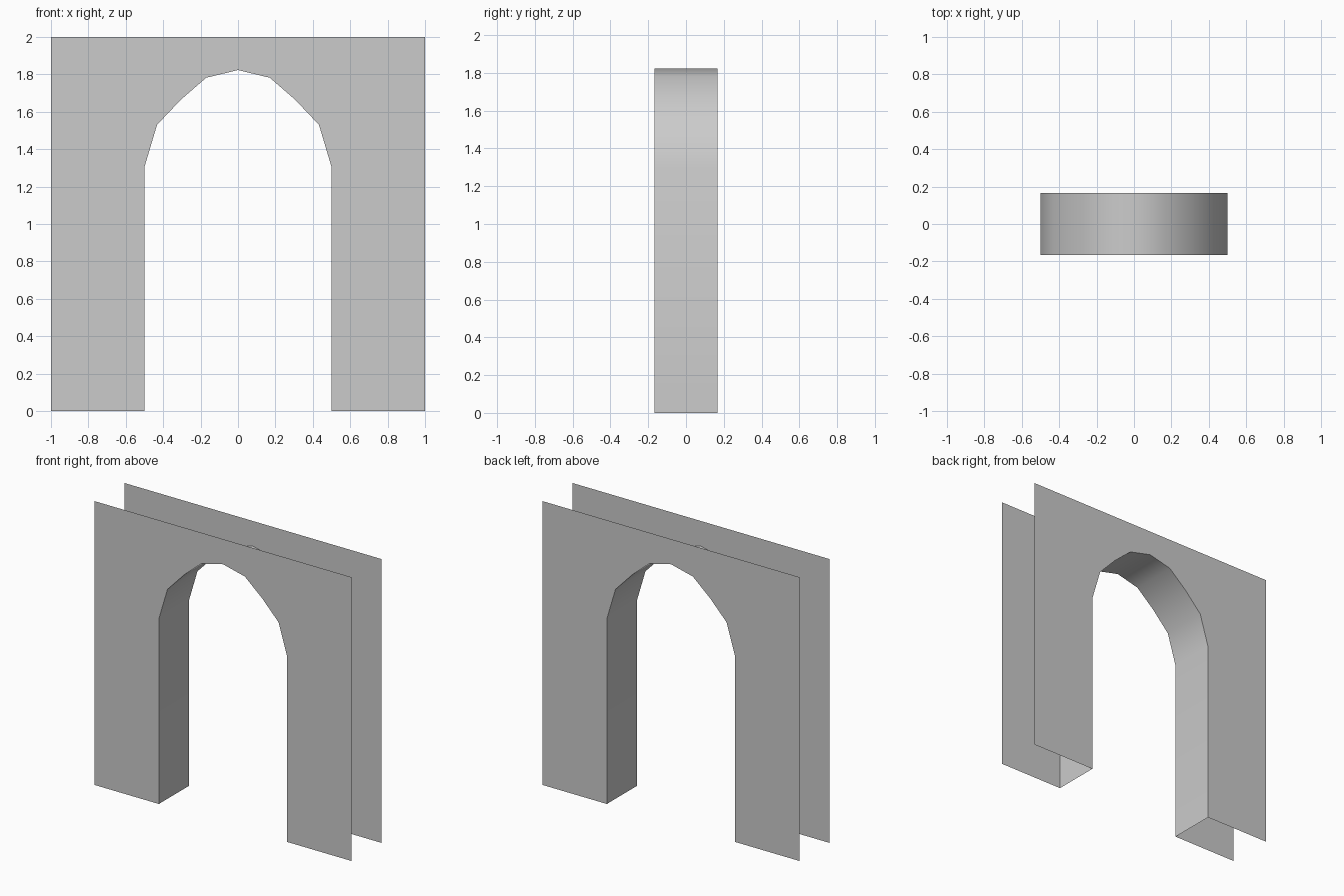
import bpy
import math

if "Cube" in bpy.data.objects:
    bpy.data.objects.remove(bpy.data.objects["Cube"])

HALF_DEPTH = 0.167

# Right half of the opening, from the floor to the crown, mirrored to the left
half = [(0.5, 0), (0.5, 1.305), (0.433, 1.53), (0.305, 1.665), (0.17, 1.782)]
arch = [(-x, z) for x, z in half] + [(0, 1.823)] + half[::-1]
outline = [(-1, 0)] + arch + [(1, 0), (1, 2), (-1, 2)]


def make_object(name, verts, faces):
    mesh = bpy.data.meshes.new(name)
    mesh.from_pydata(verts, [], faces)
    mesh.update()
    obj = bpy.data.objects.new(name, mesh)
    bpy.context.collection.objects.link(obj)
    return obj


def wall_panel(name, y, flip):
    order = list(range(len(outline)))
    make_object(name, [(x, y, z) for x, z in outline],
                [order[::-1] if flip else order])


# Thin wall faces, open at the outer edges
wall_panel("front_wall", -HALF_DEPTH, False)
wall_panel("back_wall", HALF_DEPTH, True)

# Lining of the doorway, facing into the opening
n = len(arch)
verts = [(x, y, z) for y in (-HALF_DEPTH, HALF_DEPTH) for x, z in arch]
lining = make_object("arch_lining", verts,
                     [(i, i + n, i + n + 1, i + 1) for i in range(n - 1)])
bpy.context.view_layer.objects.active = lining
lining.select_set(True)
bpy.ops.object.shade_smooth_by_angle(angle=math.radians(40))
